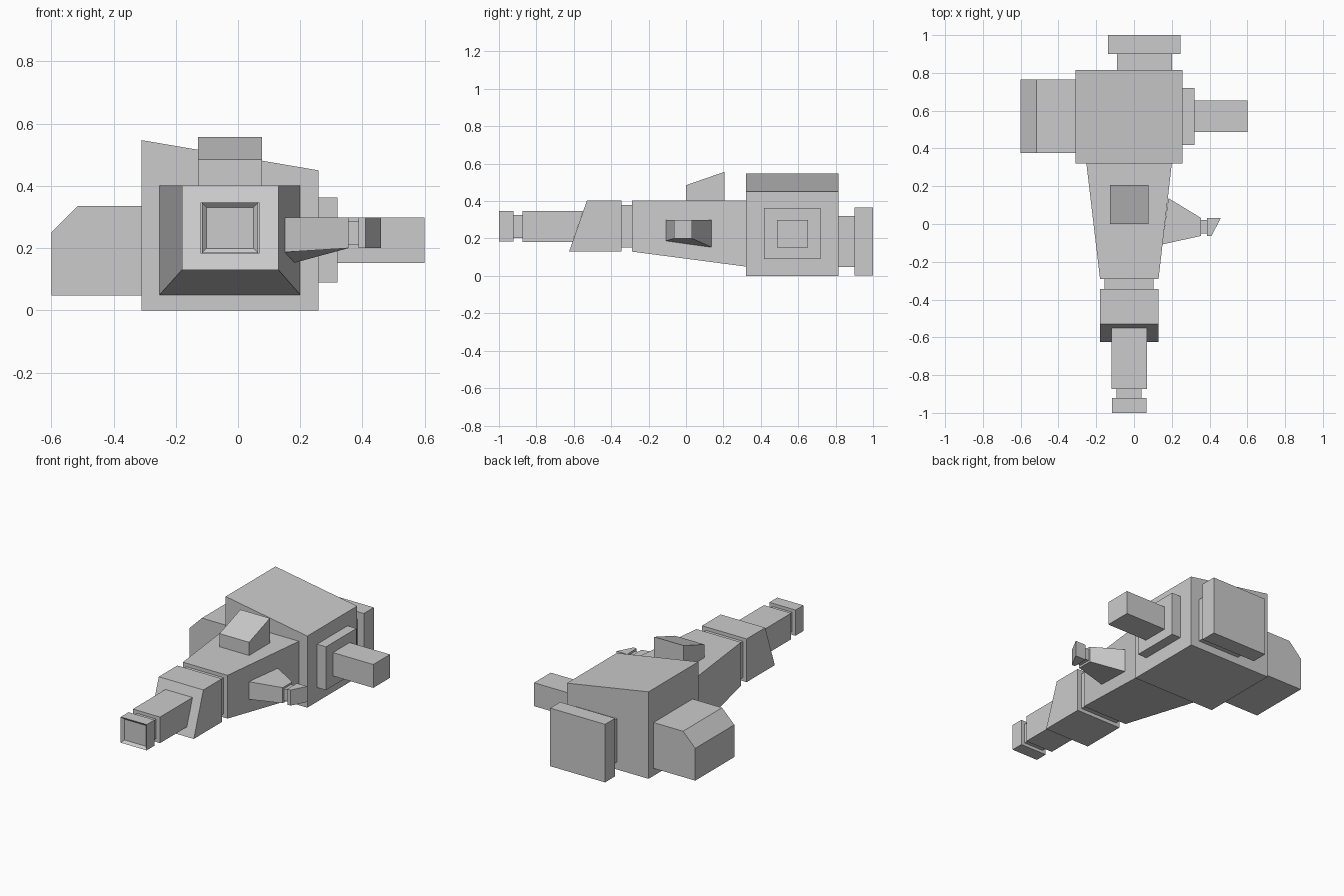
import bpy, bmesh

if "Cube" in bpy.data.objects:
    bpy.data.objects.remove(bpy.data.objects["Cube"])


def make(name, verts, faces):
    me = bpy.data.meshes.new(name)
    me.from_pydata(verts, [], faces)
    bm = bmesh.new()
    bm.from_mesh(me)
    bmesh.ops.recalc_face_normals(bm, faces=bm.faces)
    bm.to_mesh(me)
    bm.free()
    ob = bpy.data.objects.new(name, me)
    bpy.context.collection.objects.link(ob)
    return ob


def loft(name, a, b):
    """Join two matching polygons into a closed solid."""
    n = len(a)
    sides = [(i, (i + 1) % n, n + (i + 1) % n, n + i) for i in range(n)]
    return make(name, a + b, [tuple(range(n)), tuple(range(n, 2 * n))] + sides)


def prism(name, axis, profile, lo, hi):
    """Extrude a 2D profile along x (y,z), y (x,z) or z (x,y)."""
    def ring(t):
        return [(p[:axis] + (t,) + p[axis:]) for p in profile]
    return loft(name, ring(lo), ring(hi))


def rect_y(x0, x1, z0, z1, y):
    return [(x0, y, z0), (x1, y, z0), (x1, y, z1), (x0, y, z1)]


def box(name, x0, x1, y0, y1, z0, z1):
    return loft(name, rect_y(x0, x1, z0, z1, y0), rect_y(x0, x1, z0, z1, y1))


# Rear body with sloping roof, and side pod with chamfered edge
prism("main_body", 1, [(-.31, 0), (.258, 0), (.258, .45), (-.31, .547)], .32, .815)
prism("side_pod", 1, [(-.6, .047), (-.31, .047), (-.31, .335), (-.515, .335), (-.6, .25)],
      .377, .765)

# Right-hand flange and bar
box("side_flange", .258, .32, .417, .72, .09, .362)
box("side_bar", .32, .6, .487, .653, .152, .299)

# Rear neck and end plate
box("rear_neck", -.09, .2, .815, .9, .047, .32)
box("rear_plate", -.137, .245, .9, 1, .002, .367)

# Tapered front body with wedge on top
loft("tapered_body", rect_y(-.252, .2, .05, .402, .32), rect_y(-.18, .13, .13, .402, -.29))
prism("top_wedge", 0, [(0, .402), (.207, .402), (.207, .557), (0, .485)], -.128, .077)

# Collar, slanted block and barrel
box("front_collar", -.155, .102, -.345, -.29, .152, .38)
prism("slanted_block", 0, [(-.345, .13), (-.625, .13), (-.53, .402), (-.345, .402)], -.18, .13)
prism("barrel", 0, [(-.607, .182), (-.873, .182), (-.873, .346), (-.55, .346)], -.12, .069)
box("barrel_neck", -.092, .041, -.922, -.873, .203, .326)

# Muzzle with shallow recessed face
tip = box("muzzle", -.116, .065, -1, -.922, .184, .346)
bm = bmesh.new()
bm.from_mesh(tip.data)
front = min(bm.faces, key=lambda f: f.calc_center_median().y)
bmesh.ops.inset_region(bm, faces=[front], thickness=.022)
bmesh.ops.translate(bm, verts=front.verts, vec=(0, .015, 0))
bm.to_mesh(tip.data)
bm.free()

# Side nozzle: tapered arm, neck and slanted tip
loft("nozzle_arm",
     [(.15, -.108, .187), (.182, .137, .153), (.182, .137, .298), (.15, -.108, .298)],
     [(.355, -.063, .2), (.355, .032, .2), (.355, .032, .298), (.355, -.063, .298)])
box("nozzle_neck", .355, .387, -.05, .022, .212, .286)
prism("nozzle_tip", 2, [(.387, -.063), (.41, -.063), (.46, .032), (.387, .032)], .2, .298)
